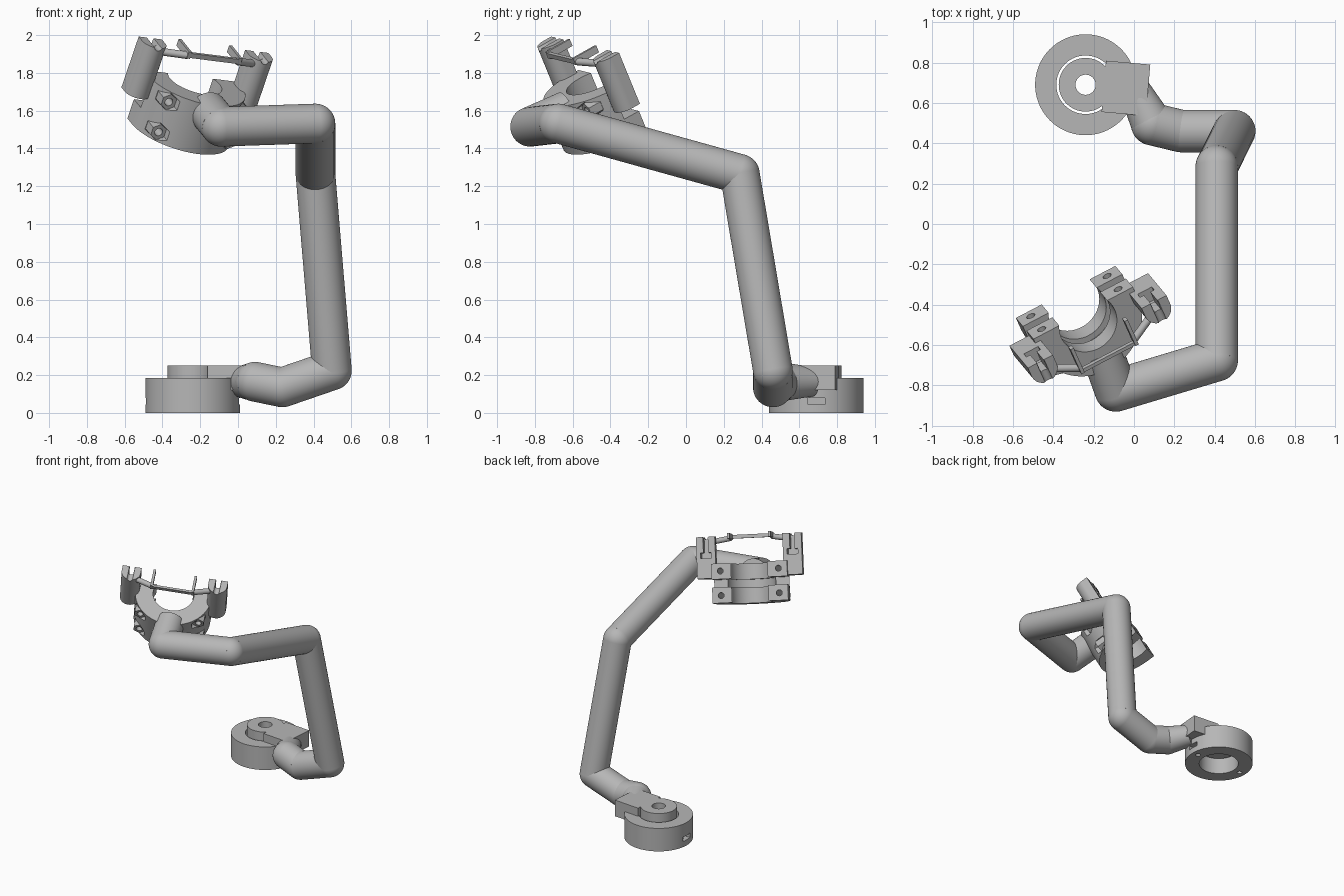
import bpy, bmesh, math
from mathutils import Vector, Matrix

if "Cube" in bpy.data.objects:
    bpy.data.objects.remove(bpy.data.objects["Cube"])

GREY = bpy.data.materials.new("plain grey")
GREY.diffuse_color = (0.47, 0.47, 0.47, 1)
GREY.use_nodes = True
GREY.node_tree.nodes["Principled BSDF"].inputs["Base Color"].default_value = GREY.diffuse_color


def finish(name, bm, frame=None):
    bmesh.ops.recalc_face_normals(bm, faces=bm.faces)
    me = bpy.data.meshes.new(name)
    bm.to_mesh(me)
    bm.free()
    if frame:
        me.transform(frame)
    me.materials.append(GREY)
    ob = bpy.data.objects.new(name, me)
    bpy.context.collection.objects.link(ob)
    return ob


def rod(bm, p, q, r1, r2=None, n=48):
    """Capped cylinder or cone between two points."""
    p, q = Vector(p), Vector(q)
    d = q - p
    m = Matrix.Translation((p + q) / 2) @ d.to_track_quat('Z', 'Y').to_matrix().to_4x4()
    bmesh.ops.create_cone(bm, cap_ends=True, segments=n, radius1=r1,
                          radius2=r1 if r2 is None else r2, depth=d.length, matrix=m)


def box(bm, lo, hi, rot=0):
    lo, hi = Vector(lo), Vector(hi)
    m = (Matrix.Translation((lo + hi) / 2) @ Matrix.Rotation(rot, 4, 'Z')
         @ Matrix.Diagonal((*(hi - lo), 1)))
    bmesh.ops.create_cube(bm, size=1, matrix=m)


def prism(bm, pts, z0, z1):
    f = bm.faces.new([bm.verts.new((x, y, z0)) for x, y in pts])
    g = bmesh.ops.extrude_face_region(bm, geom=[f])["geom"]
    bmesh.ops.translate(bm, vec=(0, 0, z1 - z0),
                        verts=[v for v in g if isinstance(v, bmesh.types.BMVert)])


def select(ob):
    bpy.ops.object.select_all(action='DESELECT')
    ob.select_set(True)
    bpy.context.view_layer.objects.active = ob


def cut(ob, cutters, frame=None):
    """Subtract each cutter, given as a shape function and its arguments."""
    for fn, *args in cutters:
        bm = bmesh.new()
        fn(bm, *args)
        c = finish("cutter", bm, frame)
        c.hide_render = True
        mod = ob.modifiers.new("cut", 'BOOLEAN')
        mod.object, mod.operation, mod.solver = c, 'DIFFERENCE', 'EXACT'
        select(ob)
        bpy.ops.object.modifier_apply(modifier=mod.name)
        bpy.data.objects.remove(c)


def smooth(ob):
    select(ob)
    bpy.ops.object.shade_smooth_by_angle(angle=math.radians(30))


# Base ring with a bore and two bolt pockets
cx, cy = -0.24, 0.69
bm = bmesh.new()
rod(bm, (cx, cy, 0), (cx, cy, 0.185), 0.25, None, 72)
ring = finish("base_ring", bm)
cuts = [(rod, (cx, cy, -0.1), (cx, cy, 0.3), 0.145, None, 64)]
for s in (-1, 1):
    x = sorted((cx + s * 0.175, cx + s * 0.3))
    cuts.append((box, (x[0], cy - 0.045, 0.045), (x[1], cy + 0.045, 0.08)))
    cuts.append((rod, (cx + s * 0.2, cy, -0.05), (cx + s * 0.2, cy, 0.07), 0.018, None, 20))
cut(ring, cuts)
smooth(ring)

# Pivot disc sitting in the ring, with its arm block
bm = bmesh.new()
rod(bm, (cx, cy, 0.12), (cx, cy, 0.25), 0.133, None, 64)
disc = finish("pivot_disc", bm)
cut(disc, [(rod, (cx, cy, 0), (cx, cy, 0.4), 0.05, None, 32)])
smooth(disc)
bm = bmesh.new()
box(bm, (-0.15, 0.545, 0.12), (0.07, 0.80, 0.25), math.radians(-5))
finish("pivot_block", bm)

# Bent tube arm with round elbows
R = 0.105
path = [(0.0, 0.67, 0.165), (0.09, 0.495, 0.165), (0.235, 0.46, 0.135), (0.497, 0.46, 0.225),
        (0.41, 0.285, 1.265), (0.41, -0.675, 1.532), (-0.09, -0.825, 1.515),
        (-0.16, -0.63, 1.60)]
bm = bmesh.new()
for i, (p, q) in enumerate(zip(path, path[1:])):
    rod(bm, p, q, 0.078 if i == 0 else R, R)
    if i:
        bmesh.ops.create_uvsphere(bm, u_segments=48, v_segments=24, radius=R,
                                  matrix=Matrix.Translation(p))
smooth(finish("tube_arm", bm))

# Tilted frame for the clamp head: width, opening direction, bore axis
a = Vector((0.30, -0.36, 0.88)).normalized()
u = Vector((0.88, 0.46, -0.11))
u = (u - a * u.dot(a)).normalized()
v = a.cross(u)
F = Matrix.Translation((-0.175, -0.55, 1.94)) @ Matrix((u, v, a)).transposed().to_4x4()

# Half-round clamp body with bore, groove, slot and bolt holes
vc, RB, top, bot = -0.02, 0.28, -0.20, -0.49
arc = [math.pi * (1 + i / 40) for i in range(41)]
bm = bmesh.new()
prism(bm, [(RB * math.cos(t), vc + RB * math.sin(t)) for t in arc] + [(RB, 0.045), (-RB, 0.045)],
      bot, top)
body = finish("clamp_body", bm, F)
cuts = [(rod, (0, vc, bot - 0.1), (0, vc, top + 0.1), 0.15, None, 64),
        (rod, (0, vc, -0.375), (0, vc, -0.315), 0.18, None, 64),
        (box, (-0.4, -0.05, -0.375), (0.4, 0.1, -0.315))]
for s in (-1, 1):
    for h in (-0.255, -0.435):
        cuts.append((rod, (s * 0.215, -0.35, h), (s * 0.215, 0.1, h), 0.022, None, 20))
        cuts.append((rod, (s * 0.215, -0.35, h), (s * 0.215, -0.13, h), 0.05, None, 6))
cut(body, cuts, F)
smooth(body)

# Hex nuts in the front pockets
for s in (-1, 1):
    for h in (-0.255, -0.435):
        bm = bmesh.new()
        rod(bm, (s * 0.215, -0.205, h), (s * 0.215, -0.13, h), 0.046, None, 6)
        nut = finish("clamp_nut", bm, F)
        cut(nut, [(rod, (s * 0.215, -0.3, h), (s * 0.215, 0, h), 0.022, None, 20)], F)
        smooth(nut)

# Rounded side posts with slots, and the rods that carry the small frame
for s in (-1, 1):
    pu = s * 0.32
    bm = bmesh.new()
    prism(bm, [(pu + 0.07 * math.cos(t), -0.03 + 0.07 * math.sin(t)) for t in arc]
          + [(pu + 0.07, 0.02), (pu - 0.07, 0.02)], -0.305, 0)
    post = finish("side_post", bm, F)
    cut(post, [(box, (pu - 0.018, -0.04, -0.14), (pu + 0.018, 0.1, 0.05)),
               (box, (pu - 0.04, -0.05, -0.155), (pu + 0.04, 0.1, -0.115)),
               (rod, (pu, -0.2, 0.005), (pu, 0.1, 0.005), 0.022, None, 20)], F)
    smooth(post)
    bm = bmesh.new()
    rod(bm, (s * 0.28, -0.06, -0.035), (s * 0.15, -0.12, -0.01), 0.02, None, 20)
    smooth(finish("frame_rod", bm, F))

# Small U-shaped frame between the posts
bm = bmesh.new()
box(bm, (-0.16, -0.14, -0.015), (0.16, -0.122, 0.012))
for s in (-1, 1):
    box(bm, (s * 0.152 - 0.009, -0.14, -0.02), (s * 0.152 + 0.009, 0.01, 0.02))
finish("small_frame", bm, F)
